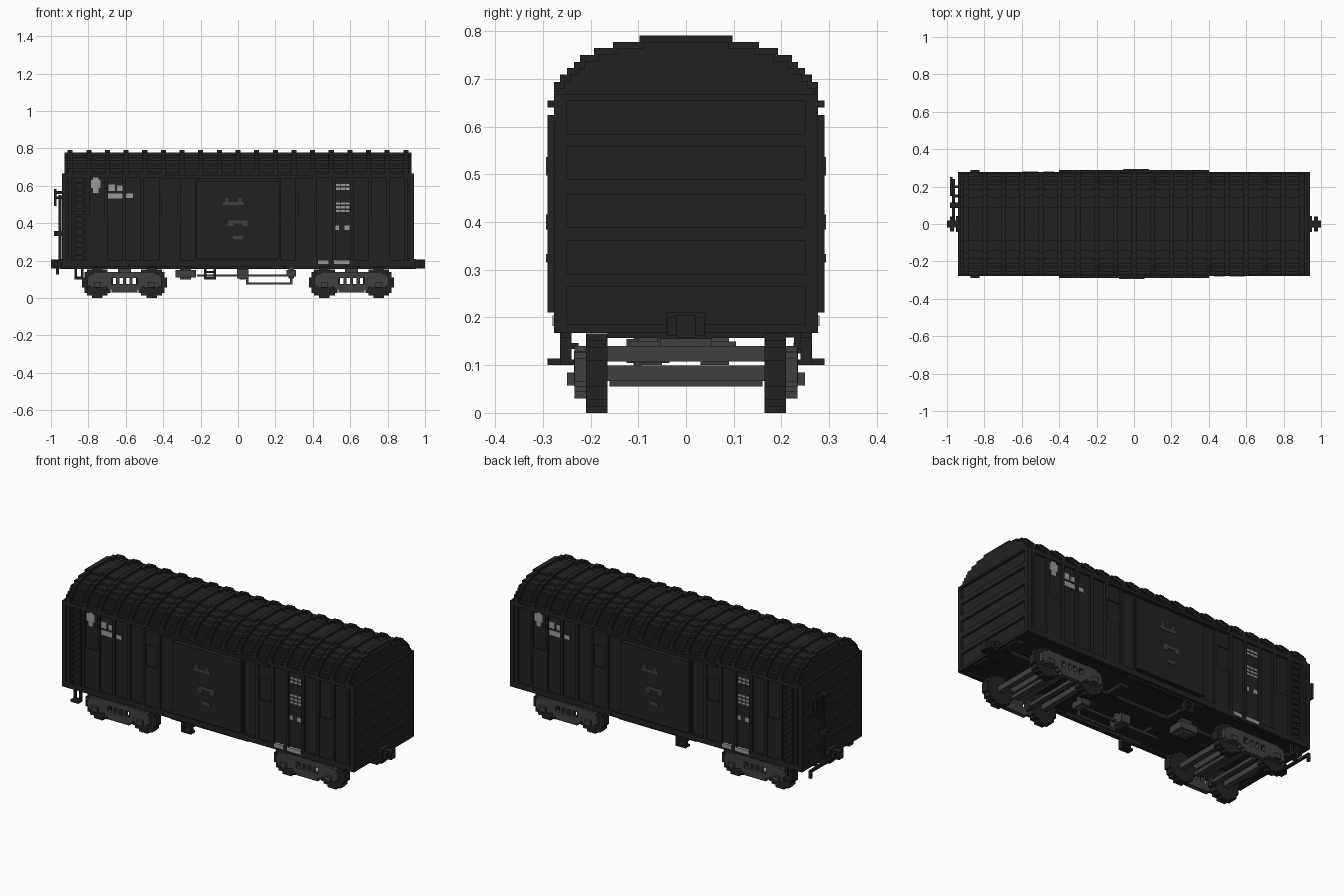
import bpy, bmesh, math
from mathutils import Matrix, Vector

default_cube = bpy.data.objects.get("Cube")
if default_cube:
    bpy.data.objects.remove(default_cube)

STEP = 0.0135          # block size of the stepped style
SIDES = (-1, 1)


def material(name, level):
    mat = bpy.data.materials.new(name)
    mat.use_nodes = True
    colour = (level, level, level, 1)
    mat.diffuse_color = colour
    shader = mat.node_tree.nodes["Principled BSDF"]
    shader.inputs["Base Color"].default_value = colour
    shader.inputs["Roughness"].default_value = 0.8
    return mat


BODY = material("body_black", 0.016)
GEAR = material("gear_grey", 0.05)
MARK = material("marking_light_grey", 0.32)


def finish(name, mat, bm):
    bmesh.ops.recalc_face_normals(bm, faces=bm.faces)
    mesh = bpy.data.meshes.new(name)
    bm.to_mesh(mesh)
    bm.free()
    mesh.materials.append(mat)
    obj = bpy.data.objects.new(name, mesh)
    bpy.context.scene.collection.objects.link(obj)
    return obj


def boxes(name, mat, ranges):
    """Blocks given as ((x0, x1), (y0, y1), (z0, z1)) joined into one part."""
    bm = bmesh.new()
    for block in ranges:
        centre = Vector([(a + b) / 2 for a, b in block])
        size = [abs(b - a) for a, b in block]
        bmesh.ops.create_cube(bm, size=1, matrix=Matrix.Translation(centre) @ Matrix.Diagonal((*size, 1)))
    return finish(name, mat, bm)


def span(centre, half):
    return (centre - half, centre + half)


def outward(side, inner, outer):
    return (side * inner, side * outer)


def stepped_prism(name, mat, steps, base, x_ranges):
    """Stepped arch of (half width, top) pairs run along x."""
    right = []
    previous = base
    for half, top in steps:
        right += [(half, previous), (half, top)]
        previous = top
    outline = right + [(-y, z) for y, z in reversed(right)]
    bm = bmesh.new()
    for start, end in x_ranges:
        face = bm.faces.new([bm.verts.new((start, y, z)) for y, z in outline])
        grown = bmesh.ops.extrude_face_region(bm, geom=[face])["geom"]
        moved = [v for v in grown if isinstance(v, bmesh.types.BMVert)]
        bmesh.ops.translate(bm, verts=moved, vec=(end - start, 0, 0))
    return finish(name, mat, bm)


def stepped_disc(x, z, radius, y_range):
    """Rows of blocks that make a wheel."""
    rows = 12
    height = 2 * radius / rows
    for i in range(rows):
        low = z - radius + i * height
        middle = low + height / 2 - z
        half = math.ceil(math.sqrt(radius ** 2 - middle ** 2) / height - 0.5) * height
        yield (span(x, half), y_range, (low, low + height))


# Body dimensions
FLOOR, EAVE = 0.18, 0.667
WALL, POST, DOOR = 0.264, 0.277, 0.29
END_IN, END_OUT = 0.927, 0.94
post_places = [0.22 + 0.0971 * k for k in range(8)]

boxes("body_shell", BODY, [(span(0, END_IN), span(0, WALL), (FLOOR, EAVE))])

# Arched roof with raised ribs
arch = [(0.277, 0.694), (0.264, 0.709), (0.25, 0.723), (0.235, 0.736),
        (0.222, 0.75), (0.193, 0.765), (0.153, 0.778), (0.097, 0.791)]
panel_arch = [(half - STEP * 0.6, top - STEP) for half, top in arch]
stepped_prism("roof_panels", BODY, panel_arch, EAVE, [(-END_IN, END_IN)])
stepped_prism("roof_ribs", BODY, arch, EAVE,
              [span(i * 0.0997, STEP) for i in range(-9, 10)])

# Side posts, top and bottom rails, hatches
framing, hatches = [], []
for side in SIDES:
    depth = outward(side, WALL - STEP, POST)
    framing += [(span(0, END_OUT), depth, (0.645, EAVE)),
                (span(0, END_OUT), depth, (0.168, 0.2))]
    for end in SIDES:
        for x in post_places:
            framing.append((span(end * x, 0.009), depth, (FLOOR, EAVE)))
        framing.append((outward(end, 0.915, END_OUT), depth, (0.168, EAVE)))
        plate = outward(side, WALL - STEP, WALL + 0.008)
        hatches += [(span(end * 0.366, 0.04), plate, (0.556, 0.65)),
                    (span(end * 0.366, 0.04), plate, (0.19, 0.43)),
                    (span(end * 0.754, 0.04), plate, (0.19, 0.43))]
boxes("side_framing", BODY, framing)
boxes("side_hatches", BODY, hatches)

# End walls with horizontal ridges
ridges = []
for end in SIDES:
    depth = outward(end, END_IN - STEP, END_OUT)
    for low, high in [(0.168, 0.185), (0.265, 0.29), (0.36, 0.39),
                      (0.457, 0.49), (0.557, 0.585), (0.655, EAVE)]:
        ridges.append((depth, span(0, POST - 0.002), (low, high)))
    for side in SIDES:
        ridges.append((depth, outward(side, 0.25, POST - 0.001), (0.17, EAVE)))
boxes("end_ridges", BODY, ridges)

# Sliding doors, door rails and handles
for side, word in zip(SIDES, ("front", "back")):
    boxes(word + "_door", BODY, [(span(0, 0.223), outward(side, WALL, DOOR), (0.21, 0.625))])
    boxes(word + "_door_rail", BODY, [(span(0, 0.4), outward(side, WALL, DOOR), (0.64, 0.655))])
    flip = -side
    handles = [(-0.025, 0.055, 0.506, 0.008), (-0.06, 0.008, 0.522, 0.014), (0.012, 0.008, 0.522, 0.014),
               (0, 0.05, 0.408, 0.008), (-0.04, 0.015, 0.392, 0.008), (0.04, 0.015, 0.392, 0.008),
               (0, 0.026, 0.324, 0.009)]
    boxes(word + "_door_handles", GEAR,
          [(span(flip * x, w), outward(side, DOOR - STEP, DOOR + 0.004), span(z, h))
           for x, w, z, h in handles])

    # Plain painted patches
    patches = [(-0.76, 0.026, 0.61, 0.022), (-0.76, 0.014, 0.604, 0.042),
               (-0.675, 0.018, 0.59, 0.018), (-0.63, 0.016, 0.587, 0.014),
               (-0.655, 0.04, 0.546, 0.014), (-0.58, 0.018, 0.546, 0.012),
               (0.53, 0.011, 0.375, 0.012), (0.582, 0.013, 0.375, 0.012)]
    patches += [(x, 0.011, z, 0.006) for x in (0.535, 0.56, 0.585)
                for z in (0.605, 0.585, 0.506, 0.485, 0.465)]
    plates = [(span(flip * x, w), outward(side, WALL - STEP, WALL + 0.005), span(z, h))
              for x, w, z, h in patches]
    plates += [(span(flip * x, w), outward(side, WALL, POST + 0.003), span(0.193, 0.011))
               for x, w in [(0.457, 0.028), (0.555, 0.042)]]
    boxes(word + "_painted_patches", MARK, plates)

    # Ladder, corner stirrup and door step
    rungs = [(span(-0.85, 0.025), outward(side, WALL, POST), span(0.23 + i * 0.035, 0.006)) for i in range(12)]
    rungs += [(span(x, 0.005), outward(side, WALL, POST), (0.2, 0.645)) for x in (-0.875, -0.825)]
    boxes(word + "_ladder", BODY, rungs)
    stirrup = [(span(-0.85, 0.025), outward(side, 0.25, DOOR), (0.1, 0.114))]
    stirrup += [(span(x, 0.007), outward(side, 0.25, WALL), (0.1, FLOOR)) for x in (-0.868, -0.832)]
    boxes(word + "_stirrup", BODY, stirrup)
    step = [(span(-0.15, 0.032), outward(side, 0.225, WALL), span(z, 0.006)) for z in (0.106, 0.14)]
    step += [(span(x, 0.007), outward(side, 0.24, WALL), (0.1, FLOOR)) for x in (-0.175, -0.125)]
    boxes(word + "_door_step", BODY, step)
    boxes(word + "_door_sill", BODY, [(span(0, 0.25), outward(side, 0.24, WALL), (0.157, FLOOR))])

# Underframe
cross_beams = [(span(x, 0.025), span(0, 0.165), (0.157, FLOOR)) for x in (-0.9, -0.61, -0.2, 0.2, 0.61, 0.9)]
boxes("underframe", BODY, [(span(0, END_IN), span(0, 0.055), (0.155, FLOOR))] + cross_beams)

# Brake gear beneath the floor
boxes("brake_gear", GEAR, [
    (span(-0.28, 0.055), span(0.06, 0.045), (0.11, 0.15)),
    (span(-0.28, 0.03), span(0.06, 0.03), (0.1, FLOOR)),
    (span(0.025, 0.03), span(-0.08, 0.045), (0.105, 0.155)),
    (span(0.025, 0.016), span(-0.08, 0.03), (0.1, FLOOR)),
    (span(0.285, 0.026), span(-0.08, 0.04), (0.115, 0.15)),
    (span(0.285, 0.014), span(-0.08, 0.02), (0.105, FLOOR)),
    (span(0.03, 0.25), span(-0.08, 0.007), (0.115, 0.127)),
    (span(0.165, 0.12), span(-0.1, 0.007), (0.073, 0.084)),
    (span(0.05, 0.006), span(-0.1, 0.007), (0.073, 0.12)),
    (span(0.285, 0.006), span(-0.1, 0.007), (0.073, 0.12))])

# Couplers
for end, word in zip(SIDES, ("right", "left")):
    boxes(word + "_coupler", BODY, [
        (outward(end, 0.9, 1), span(0, 0.02), (0.158, 0.205)),
        (outward(end, 0.962, 0.985), span(0, 0.04), (0.162, 0.2)),
        (outward(end, 0.9, 0.953), span(0, 0.042), (0.155, 0.21))])

# Hand brake and uncoupling lever on one end
boxes("hand_brake", BODY, [
    (span(-0.952, 0.007), span(0.1, 0.008), (0.2, 0.55)),
    (span(-0.962, 0.022), span(0.1, 0.014), span(0.345, 0.014)),
    (span(-0.962, 0.022), span(0.1, 0.014), span(0.565, 0.008)),
    (span(-0.978, 0.007), span(0.2, 0.05), span(0.575, 0.007)),
    (span(-0.978, 0.007), span(0.2, 0.05), span(0.5, 0.007)),
    (span(-0.978, 0.007), span(0.157, 0.007), (0.5, 0.575)),
    (span(-0.978, 0.007), span(0.243, 0.007), (0.5, 0.575)),
    (span(-0.958, 0.02), span(0.2, 0.007), span(0.537, 0.007)),
    (span(-0.978, 0.007), span(0.2, 0.007), (0.5, 0.575))])
boxes("uncoupling_lever", BODY, [
    (span(-0.965, 0.007), span(0.13, 0.11), span(0.165, 0.007)),
    (span(-0.965, 0.007), span(0.233, 0.007), (0.125, 0.165)),
    (span(-0.945, 0.02), span(0.15, 0.007), span(0.165, 0.007))])

# Bogies
for end, word in zip(SIDES, ("right", "left")):
    hub = end * 0.607
    axles = [hub + s * 0.145 for s in SIDES]
    radius = 0.083
    wheels, frame = [], []
    for x in axles:
        for side in SIDES:
            wheels += stepped_disc(x, radius, radius, outward(side, 0.165, 0.21))
            # axle box and its cover
            frame.append((span(x, 0.04), outward(side, 0.2, 0.235), (0.055, 0.13)))
            frame.append((span(x, 0.018), outward(side, 0.2, 0.25), (0.057, 0.085)))
        frame.append((span(x, 0.016), span(0, 0.17), span(radius, 0.016)))
    for side in SIDES:
        depth = outward(side, 0.208, 0.234)
        frame += [(span(hub, 0.19), depth, (0.108, 0.128)),
                  (span(hub, 0.165), depth, (0.12, 0.14)),
                  (span(hub, 0.07), depth, (0.03, 0.06)),
                  (span(hub, 0.09), depth, (0.045, 0.075))]
        for s in SIDES:
            frame.append((span(hub + s * 0.09, 0.02), depth, (0.06, 0.12)))
            frame.append((span(hub + s * 0.185, 0.012), depth, (0.065, 0.115)))
        frame += [(span(hub + k * 0.035, 0.009), depth, (0.07, 0.112)) for k in (-1, 0, 1)]
    # bolster, centre pivot and cross beams
    frame += [(span(hub, 0.05), span(0, 0.21), (0.108, 0.14)),
              (span(hub, 0.035), span(0, 0.055), (0.13, 0.158))]
    frame += [(span(hub + s * 0.06, 0.014), span(0, 0.16), (0.055, 0.075)) for s in SIDES]
    boxes(word + "_wheels", BODY, wheels)
    boxes(word + "_bogie_frame", GEAR, frame)
